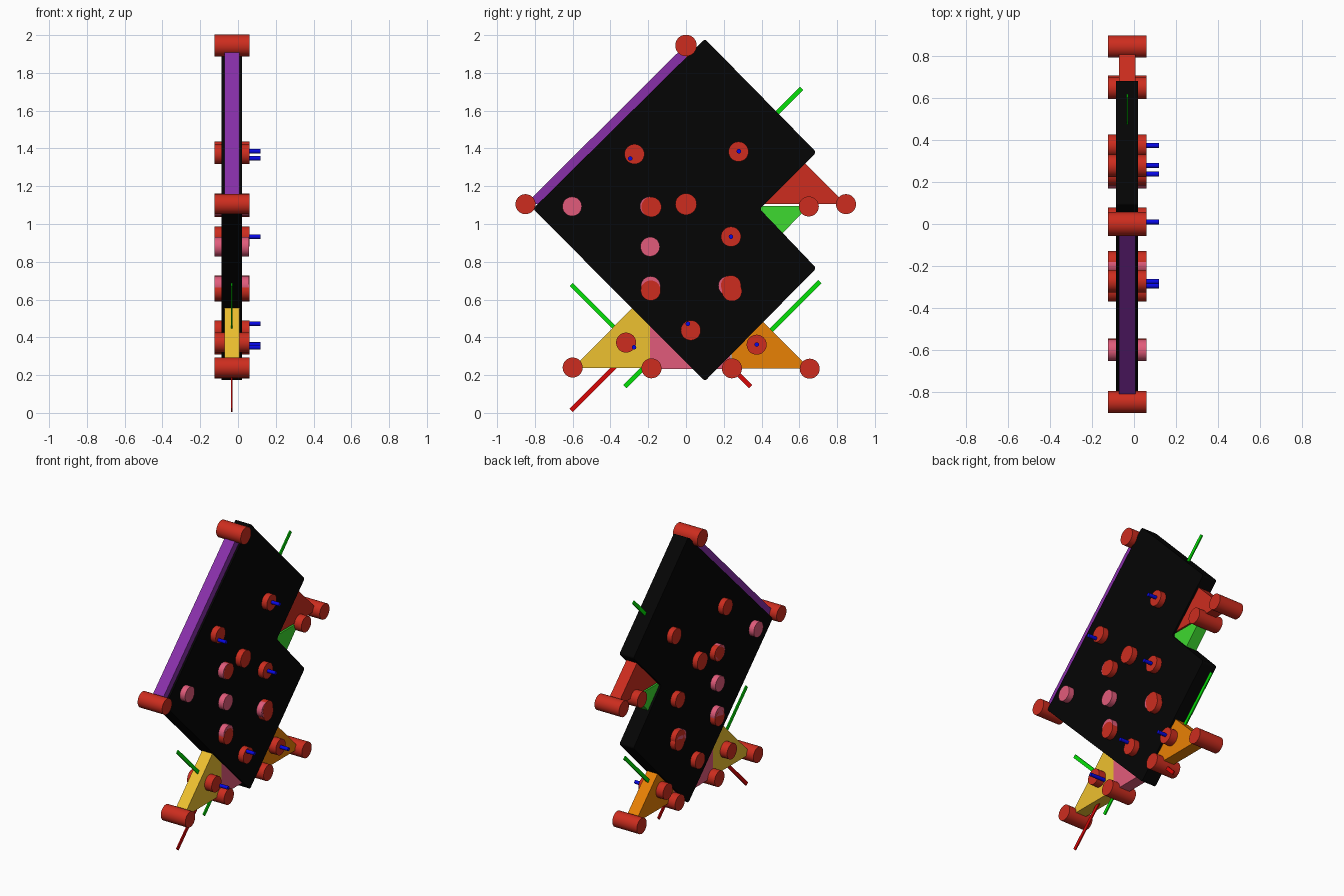
import bpy, bmesh, math
from mathutils import Matrix, Vector

if "Cube" in bpy.data.objects:
    bpy.data.objects.remove(bpy.data.objects["Cube"])

mats = {}
PALETTE = {
    "red": (0.80, 0.19, 0.14), "pink": (0.88, 0.36, 0.48), "purple": (0.53, 0.20, 0.66),
    "green": (0.25, 0.85, 0.20), "yellow": (0.93, 0.75, 0.20), "orange": (0.91, 0.50, 0.05),
    "black": (0.05, 0.05, 0.05), "axis_red": (0.85, 0.06, 0.06),
    "axis_green": (0.05, 0.88, 0.06), "axis_blue": (0.06, 0.06, 0.90),
}


def paint(obj, key):
    if key not in mats:
        m = bpy.data.materials.new(key)
        m.diffuse_color = (*[c ** 2.2 for c in PALETTE[key]], 1)
        m.use_nodes = True
        m.node_tree.nodes["Principled BSDF"].inputs["Base Color"].default_value = m.diffuse_color
        mats[key] = m
    obj.data.materials.append(mats[key])


def plate(name, outline, x0, x1, color, round_corners=0.0):
    """Extrude a (y, z) outline along x."""
    bm = bmesh.new()
    face = bm.faces.new([bm.verts.new((x0, y, z)) for y, z in outline])
    ext = bmesh.ops.extrude_face_region(bm, geom=[face])
    moved = [v for v in ext["geom"] if isinstance(v, bmesh.types.BMVert)]
    bmesh.ops.translate(bm, verts=moved, vec=(x1 - x0, 0, 0))
    if round_corners:
        corners = [e for e in bm.edges
                   if abs(e.verts[0].co.x - e.verts[1].co.x) > 0.01]
        bmesh.ops.bevel(bm, geom=corners, offset=round_corners, segments=3,
                        profile=0.5, affect='EDGES')
    bmesh.ops.recalc_face_normals(bm, faces=bm.faces)
    me = bpy.data.meshes.new(name)
    bm.to_mesh(me)
    bm.free()
    obj = bpy.data.objects.new(name, me)
    bpy.context.collection.objects.link(obj)
    paint(obj, color)
    return obj


def pin(name, y, z, r, x0, x1, color, sides=32):
    """Cylinder lying along x."""
    bpy.ops.mesh.primitive_cylinder_add(
        vertices=sides, radius=r, depth=x1 - x0,
        location=((x0 + x1) / 2, y, z), rotation=(0, math.pi / 2, 0))
    obj = bpy.context.object
    obj.name = name
    paint(obj, color)
    bpy.ops.object.shade_smooth_by_angle()


def axis_bar(name, start, direction, color):
    """Thin flat bar running diagonally from a gizmo origin."""
    s = Vector(start)
    d = Vector(direction) * 0.333
    n = Vector((-d.y, d.x)).normalized() * 0.012
    e = s + d
    plate(name, [s + n, s - n, e - n, e + n], -0.036, -0.028, color)


# notched black slab
plate("slab", [(0.10, 1.98), (0.69, 1.38), (0.39, 1.08), (0.69, 0.766),
               (0.10, 0.168), (-0.81, 1.08)], -0.087, 0.02, "black", 0.014)

# tangram pieces, partly enclosed by the slab
PIECES = {
    "large_triangle_left": ("purple", [(-0.85, 1.105), (0, 1.105), (0, 1.95)]),
    "large_triangle_right": ("red", [(0.0, 1.105), (0.848, 1.105), (0, 1.95)]),
    "medium_triangle": ("green", [(-0.185, 1.095), (0.24, 0.67), (0.65, 1.095)]),
    "parallelogram": ("pink", [(-0.60, 1.09), (-0.19, 1.09), (0.23, 0.67), (-0.19, 0.67)]),
    "square": ("pink", [(-0.19, 0.232), (0.235, 0.232), (0.235, 0.66), (-0.19, 0.66)]),
    "small_triangle_left": ("yellow", [(-0.60, 0.237), (-0.19, 0.237), (-0.19, 0.65)]),
    "small_triangle_right": ("orange", [(0.24, 0.235), (0.655, 0.235), (0.24, 0.65)]),
}
for name, (color, outline) in PIECES.items():
    plate(name, outline, -0.072, 0.007, color)

# pins at piece corners and centres
RED = [(0, 1.945), (-0.85, 1.105), (0, 1.105), (0.847, 1.105), (0.65, 1.093),
       (-0.183, 1.09), (0.243, 0.644), (0.238, 0.675), (-0.187, 0.648),
       (-0.60, 0.24), (-0.183, 0.236), (0.243, 0.236), (0.655, 0.234),
       (-0.273, 1.37), (0.278, 1.383), (0.238, 0.933), (0.025, 0.437),
       (0.374, 0.361), (-0.317, 0.372)]
for i, (y, z) in enumerate(RED):
    pin(f"red_pin_{i + 1}", y, z, 0.057 if z in (1.945, 1.105) and y == 0 else 0.053,
        -0.125, 0.06, "red")
PINK = [(-0.603, 1.093), (-0.193, 1.093), (-0.19, 0.88), (-0.187, 0.672), (0.222, 0.673)]
for i, (y, z) in enumerate(PINK):
    pin(f"pink_pin_{i + 1}", y, z, 0.0515, -0.125, 0.0595, "pink")

# axis markers: origin and direction of the red bar (green is a quarter turn clockwise)
MARKERS = [((-0.295, 1.347), (1, 1)), ((0.28, 1.385), (-1, 1)), ((0.238, 0.933), (-1, 0)),
           ((0.01, 0.472), (1, -1)), ((0.375, 0.362), (-1, 1)), ((-0.275, 0.347), (-1, -1))]
for i, (origin, d) in enumerate(MARKERS):
    pin(f"axis_blue_{i + 1}", *origin, 0.012, -0.032, 0.12, "axis_blue", 16)
    axis_bar(f"axis_red_{i + 1}", origin, d, "axis_red")
    axis_bar(f"axis_green_{i + 1}", origin, (d[1], -d[0]), "axis_green")
